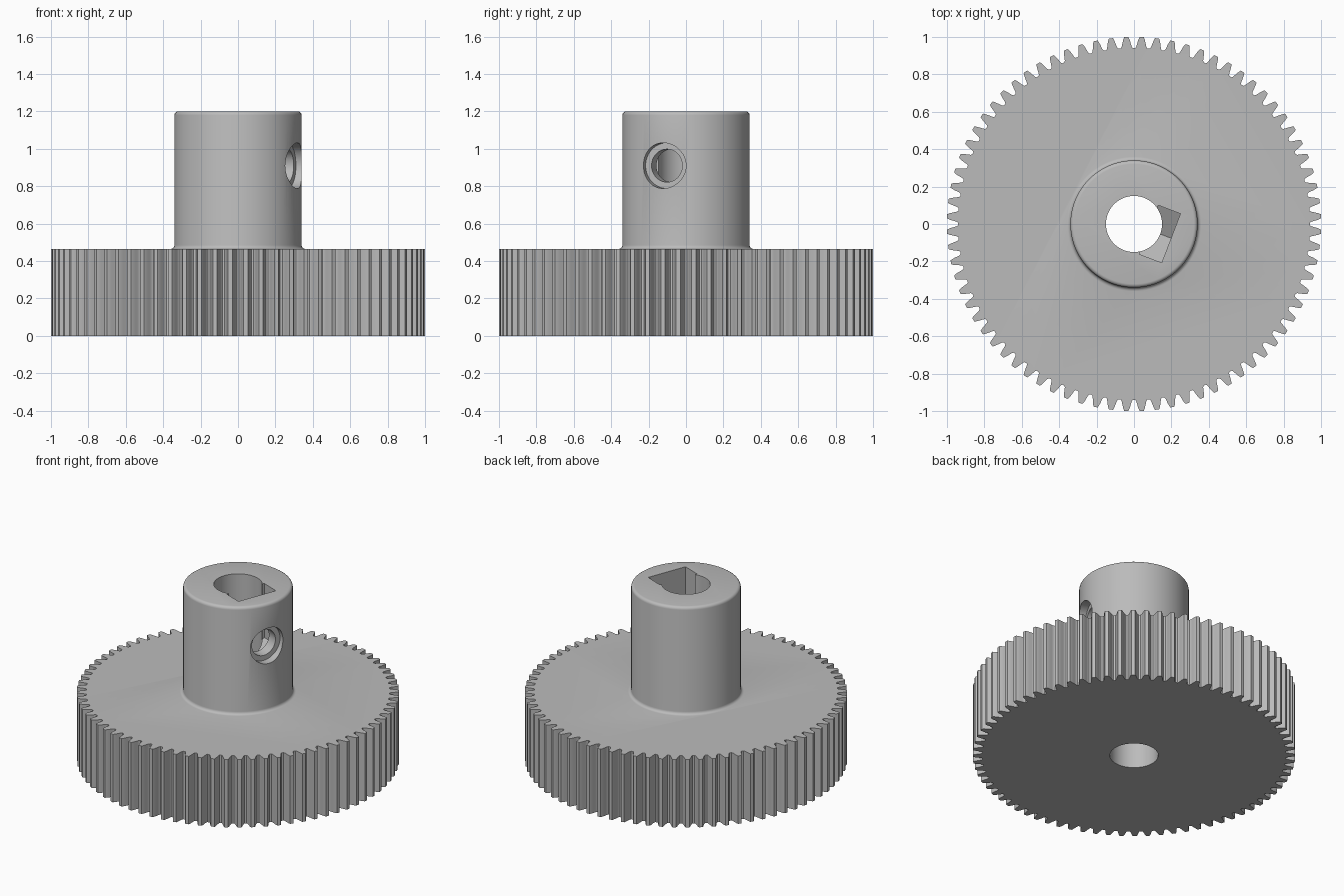
import bpy, bmesh
from math import sin, cos, pi, radians
from mathutils import Matrix

if "Cube" in bpy.data.objects:
    bpy.data.objects.remove(bpy.data.objects["Cube"], do_unlink=True)

TEETH = 76
GEAR_TOP = 0.465
HUB_TOP = 1.2
HUB_R = 0.34
BORE_R = 0.15
SCREW_Z = 0.91
SCREW_TURN = Matrix.Rotation(radians(-21), 4, 'Z')

grey = bpy.data.materials.new("plain grey")
grey.use_nodes = True
colour = (0.5, 0.5, 0.5, 1)
grey.diffuse_color = colour
grey.node_tree.nodes["Principled BSDF"].inputs["Base Color"].default_value = colour


def finish(name, bm):
    bmesh.ops.recalc_face_normals(bm, faces=bm.faces)
    mesh = bpy.data.meshes.new(name)
    bm.to_mesh(mesh)
    bm.free()
    mesh.materials.append(grey)
    obj = bpy.data.objects.new(name, mesh)
    bpy.context.collection.objects.link(obj)
    return obj


def prism(name, points, vector):
    """Solid made by pushing a closed outline along a vector."""
    bm = bmesh.new()
    face = bm.faces.new([bm.verts.new(p) for p in points])
    new = bmesh.ops.extrude_face_region(bm, geom=[face], use_keep_orig=True)
    verts = [g for g in new["geom"] if isinstance(g, bmesh.types.BMVert)]
    bmesh.ops.translate(bm, vec=vector, verts=verts)
    return finish(name, bm)


def lathe(name, profile, steps=96):
    """Solid of revolution about z, from (radius, z) pairs."""
    bm = bmesh.new()
    rings = [[bm.verts.new((r * cos(2 * pi * i / steps), r * sin(2 * pi * i / steps), z))
              for i in range(steps)] for r, z in profile]
    for low, high in zip(rings, rings[1:]):
        for i in range(steps):
            j = (i + 1) % steps
            bm.faces.new((low[i], low[j], high[j], high[i]))
    bm.faces.new(rings[0])
    bm.faces.new(rings[-1])
    return finish(name, bm)


def combine(target, other, operation):
    other.hide_render = True
    mod = target.modifiers.new(other.name, 'BOOLEAN')
    mod.object = other
    mod.operation = operation
    mod.solver = 'EXACT'
    bpy.context.view_layer.objects.active = target
    bpy.ops.object.modifier_apply(modifier=mod.name)
    bpy.data.objects.remove(other, do_unlink=True)


# Toothed wheel: half a tooth flank as (half angle, radius), mirrored
flank = [(0.035, 0.941), (0.029, 0.947), (0.025, 0.96), (0.0207, 0.975),
         (0.016, 0.99), (0.011, 1.0)]
tooth = [(-a, r) for a, r in flank] + [(a, r) for a, r in reversed(flank)]
outline = []
for i in range(TEETH):
    mid = 2 * pi * (i + 0.5) / TEETH
    outline += [(r * cos(mid + a), r * sin(mid + a), 0) for a, r in tooth]
gear = prism("gear_wheel", outline, (0, 0, GEAR_TOP))

# Hub with a small flared fillet at the foot and a rounded top rim
F = 0.02
arc = [i * pi / 8 for i in range(5)]
profile = [(HUB_R + F, GEAR_TOP - 0.1)]
profile += [(HUB_R + F - F * sin(a), GEAR_TOP + F - F * cos(a)) for a in arc]
profile += [(HUB_R - F + F * cos(a), HUB_TOP - F + F * sin(a)) for a in arc]
combine(gear, lathe("hub", profile), 'UNION')

# Shaft bore through everything
combine(gear, lathe("bore", [(BORE_R, -0.2), (BORE_R, 1.5)], 64), 'DIFFERENCE')

# Set screw hole with a wider mouth, running sideways into the bore
for name, radius, start in (("screw_hole", 0.088, 0.05), ("screw_mouth", 0.122, 0.285)):
    hole = lathe(name, [(radius, start), (radius, 0.5)], 48)
    hole.data.transform(SCREW_TURN @ Matrix.Translation((0, 0, SCREW_Z))
                        @ Matrix.Rotation(pi / 2, 4, 'Y'))
    combine(gear, hole, 'DIFFERENCE')

# Nut slot open at the top, with a pointed lower end
W, X = 0.14, 0.084
slot = prism("nut_slot", [(X, -W, 1.4), (X, -W, SCREW_Z - 0.08), (X, 0, SCREW_Z - 0.16),
                          (X, W, SCREW_Z - 0.08), (X, W, 1.4)], (0.128, 0, 0))
slot.data.transform(SCREW_TURN)
combine(gear, slot, 'DIFFERENCE')

# Smooth curved walls, crisp edges
bpy.ops.object.select_all(action='DESELECT')
gear.select_set(True)
bpy.context.view_layer.objects.active = gear
bpy.ops.object.shade_smooth_by_angle(angle=radians(30))
